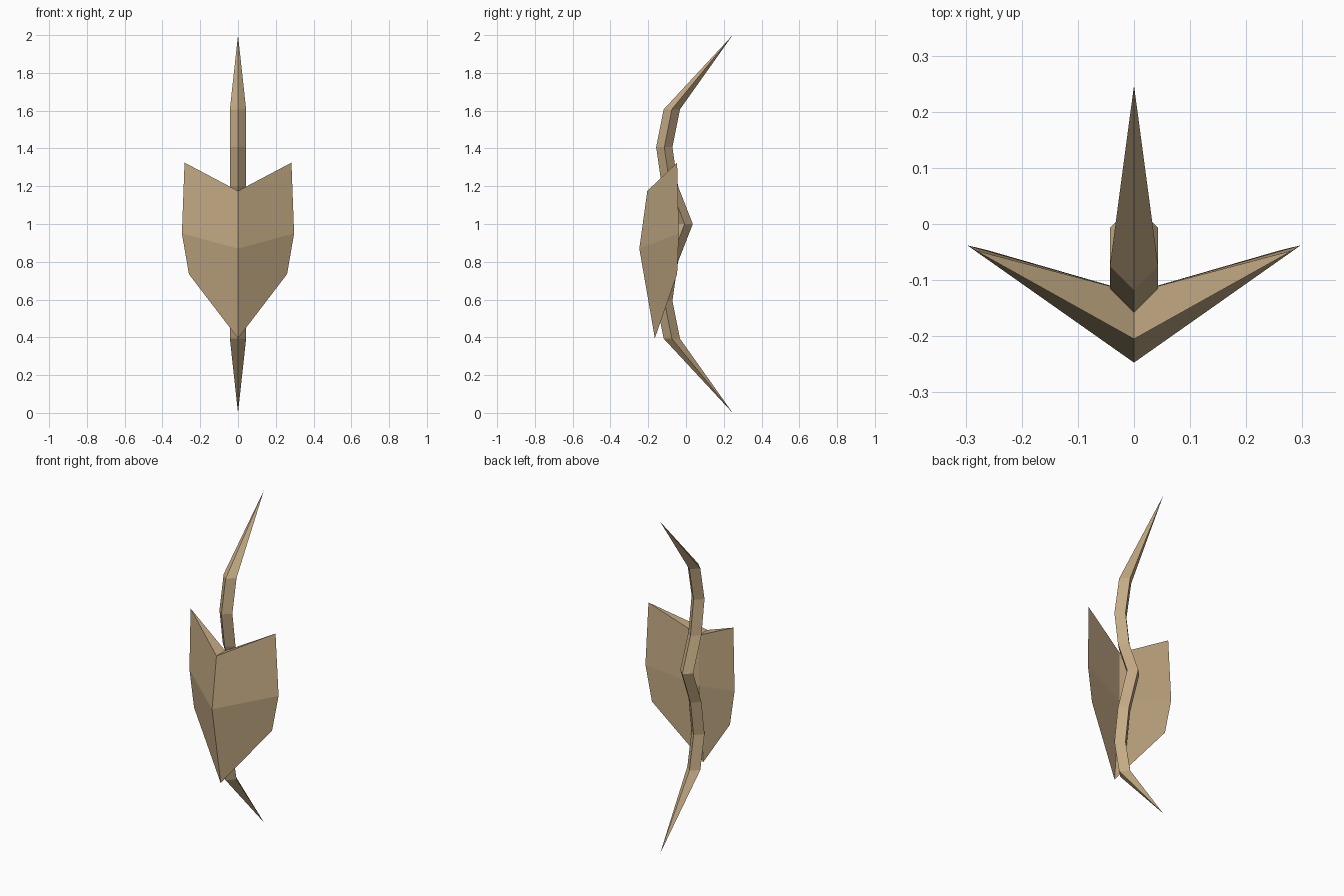
import bpy, bmesh

if "Cube" in bpy.data.objects:
    bpy.data.objects.remove(bpy.data.objects["Cube"])

tan = bpy.data.materials.new("tan_wood")
tan.diffuse_color = (0.56, 0.41, 0.235, 1)
tan.use_nodes = True
tan.node_tree.nodes["Principled BSDF"].inputs["Base Color"].default_value = tan.diffuse_color


def finish(name, bm):
    """Turn a bmesh into a flat-shaded tan object."""
    bmesh.ops.recalc_face_normals(bm, faces=bm.faces)
    mesh = bpy.data.meshes.new(name)
    bm.to_mesh(mesh)
    bm.free()
    mesh.materials.append(tan)
    obj = bpy.data.objects.new(name, mesh)
    bpy.context.collection.objects.link(obj)
    return obj


# Bow limb: diamond section swept along a recurved path, pointed at both ends
R = 0.043
TIP_Y = 0.247
half = [(0.393, -0.075), (0.593, -0.115), (0.80, -0.085)]
path = half + [(1.0, -0.007)] + [(2 - z, y) for z, y in reversed(half)]

bm = bmesh.new()
rings = [[bm.verts.new((dx * R, y + dy * R, z))
          for dx, dy in ((0, -1), (1, 0), (0, 1), (-1, 0))] for z, y in path]
for a, b in zip(rings, rings[1:]):
    for i in range(4):
        j = (i + 1) % 4
        bm.faces.new((a[i], a[j], b[j], b[i]))
for ring, z in ((rings[0], 0.0), (rings[-1], 2.0)):
    tip = bm.verts.new((0, TIP_Y, z))
    for i in range(4):
        bm.faces.new((ring[i], ring[(i + 1) % 4], tip))
finish("bow", bm)

# Shield: wedge-shaped guard, front and back ridges meeting at thin side edges
front = [(0, -0.205, 1.175), (0, -0.247, 0.87)]
back = [(0, -0.122, 1.175), (0, -0.122, 0.87)]
point = (0, -0.165, 0.395)
edge = [(0.283, -0.047, 1.325), (0.297, -0.038, 0.95), (0.26, -0.047, 0.735)]

bm = bmesh.new()
f = [bm.verts.new(p) for p in front]
k = [bm.verts.new(p) for p in back]
bottom = bm.verts.new(point)
for side in (1, -1):
    e = [bm.verts.new((side * x, y, z)) for x, y, z in edge]
    bm.faces.new((f[0], k[0], e[0]))           # top
    for ridge in (f, k):                       # front and back halves
        bm.faces.new((ridge[0], ridge[1], e[1], e[0]))
        bm.faces.new((ridge[1], bottom, e[2], e[1]))
finish("shield", bm)
